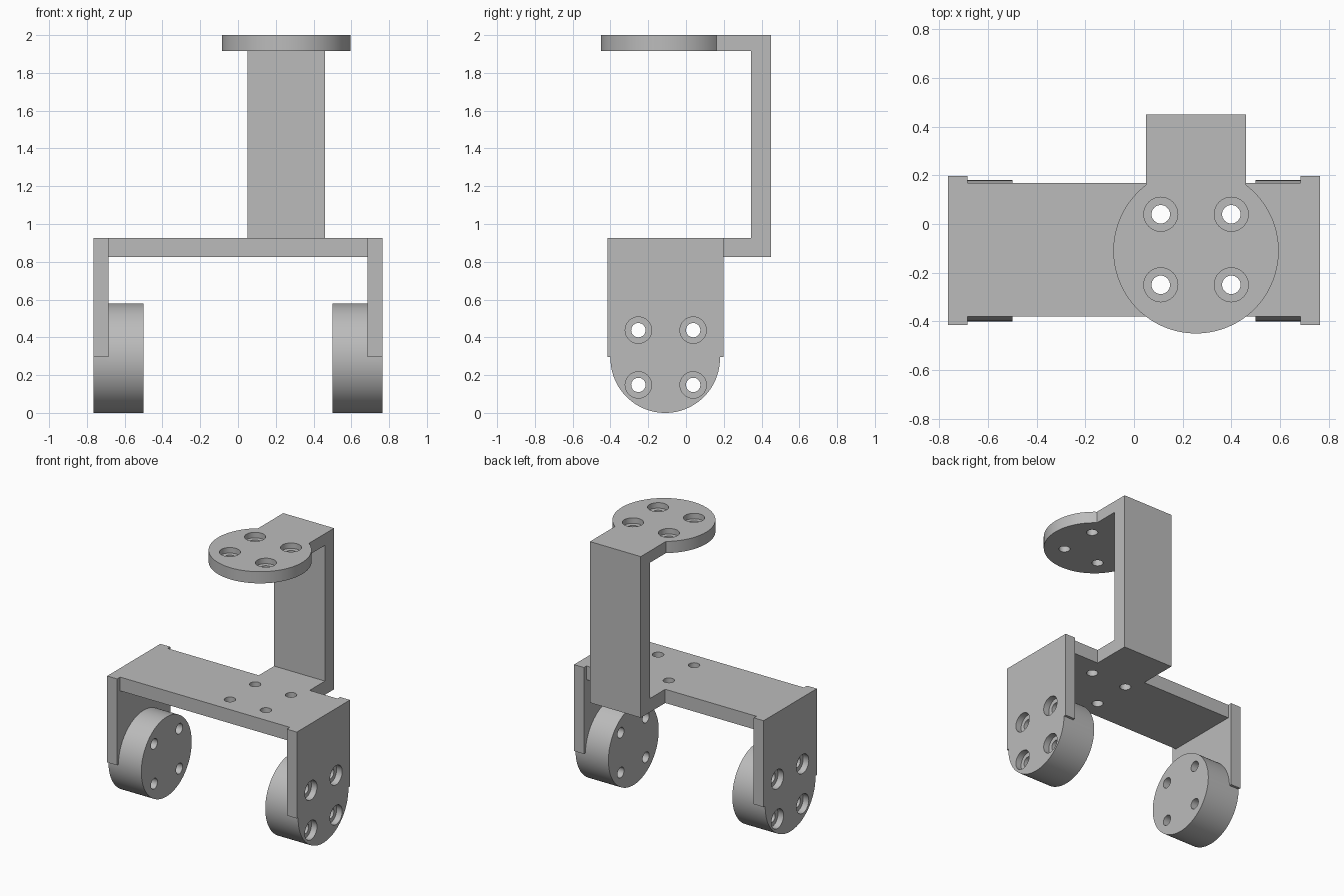
import bpy, bmesh, math
from mathutils import Vector

if "Cube" in bpy.data.objects:
    bpy.data.objects.remove(bpy.data.objects["Cube"], do_unlink=True)

grey = bpy.data.materials.new("plain_grey")
grey.use_nodes = True
grey.diffuse_color = (0.5, 0.5, 0.5, 1)
grey.node_tree.nodes["Principled BSDF"].inputs["Base Color"].default_value = (0.5, 0.5, 0.5, 1)

CY = -0.11      # shared centre of the discs in y
WZ = 0.29       # wheel centre height
HOLE, BORE, OFF = 0.038, 0.07, 0.145


def arc(cx, cy, r, start, end, n):
    """Points on an arc, angles in radians."""
    return [(cx + r * math.cos(start + (end - start) * i / n),
             cy + r * math.sin(start + (end - start) * i / n)) for i in range(n + 1)]


def circle(cx, cy, r, n=96):
    return arc(cx, cy, r, 0, 2 * math.pi, n)[:-1]


def prism(name, outline, lo, hi, axis="z"):
    """Extrude an outline: (x, y) along z, or (y, z) along x."""
    place = (lambda a, b, h: Vector((a, b, h))) if axis == "z" else (lambda a, b, h: Vector((h, a, b)))
    bm = bmesh.new()
    face = bm.faces.new([bm.verts.new(place(a, b, lo)) for a, b in outline])
    ext = bmesh.ops.extrude_face_region(bm, geom=[face])
    verts = [g for g in ext["geom"] if isinstance(g, bmesh.types.BMVert)]
    bmesh.ops.translate(bm, verts=verts, vec=place(0, 0, hi - lo))
    bmesh.ops.recalc_face_normals(bm, faces=bm.faces)
    mesh = bpy.data.meshes.new(name)
    bm.to_mesh(mesh)
    bm.free()
    mesh.materials.append(grey)
    obj = bpy.data.objects.new(name, mesh)
    bpy.context.collection.objects.link(obj)
    return obj


def combine(obj, tool, operation):
    """Apply a boolean and discard the tool."""
    tool.hide_render = True
    mod = obj.modifiers.new("boolean", "BOOLEAN")
    mod.object, mod.operation, mod.solver = tool, operation, "EXACT"
    bpy.context.view_layer.objects.active = obj
    bpy.ops.object.modifier_apply(modifier=mod.name)
    bpy.data.objects.remove(tool, do_unlink=True)


def drill(obj, cx, cy, r, lo, hi, axis="z"):
    """Cut a square pattern of four round holes."""
    for sx in (-OFF, OFF):
        for sy in (-OFF, OFF):
            combine(obj, prism("drill", circle(cx + sx, cy + sy, r, 32), lo, hi, axis), "DIFFERENCE")


def finish(obj):
    bpy.ops.object.select_all(action="DESELECT")
    obj.select_set(True)
    bpy.context.view_layer.objects.active = obj
    bpy.ops.object.shade_smooth_by_angle(angle=math.radians(30))


# Legs: side plate with rounded foot, thick wheel disc on the inside
plate = [(0.198, 0.925), (-0.415, 0.925), (-0.415, 0.295), (CY - 0.29, 0.295)]
plate += arc(CY, WZ, 0.29, math.pi, 2 * math.pi, 48) + [(CY + 0.29, 0.295), (0.198, 0.295)]
for side, s in (("left", 1), ("right", -1)):
    leg = prism(side + "_leg", plate, *sorted((s * 0.685, s * 0.765)), "x")
    combine(leg, prism("wheel", circle(CY, WZ, 0.29), *sorted((s * 0.5, s * 0.685)), "x"), "UNION")
    drill(leg, CY + 0.003, WZ + 0.003, HOLE, *sorted((s * 0.4, s * 0.9)), "x")
    drill(leg, CY + 0.003, WZ + 0.003, BORE, *sorted((s * 0.72, s * 0.9)), "x")
    finish(leg)

# Crossbeam with a tongue reaching back under the upright
X0, X1, CX = 0.05, 0.46, 0.255
beam = prism("crossbeam", [(-0.685, -0.38), (0.685, -0.38), (0.685, 0.168), (X1, 0.168),
                           (X1, 0.45), (X0, 0.45), (X0, 0.168), (-0.685, 0.168)], 0.825, 0.925)
drill(beam, CX, CY + 0.005, HOLE, 0.7, 1.1)
finish(beam)

# Upright column
finish(prism("upright", [(X0, 0.345), (X1, 0.345), (X1, 0.45), (X0, 0.45)], 0.925, 1.915))

# Top mount: round plate joined to the upright by an arm
R = 0.34
half = math.asin((X1 - CX) / R)
top = arc(CX, CY, R, math.pi / 2 + half, 2.5 * math.pi - half, 96) + [(X1, 0.45), (X0, 0.45)]
mount = prism("top_mount", top, 1.915, 2.0)
drill(mount, CX, CY + 0.005, HOLE, 1.8, 2.2)
drill(mount, CX, CY + 0.005, BORE, 1.96, 2.2)
finish(mount)
